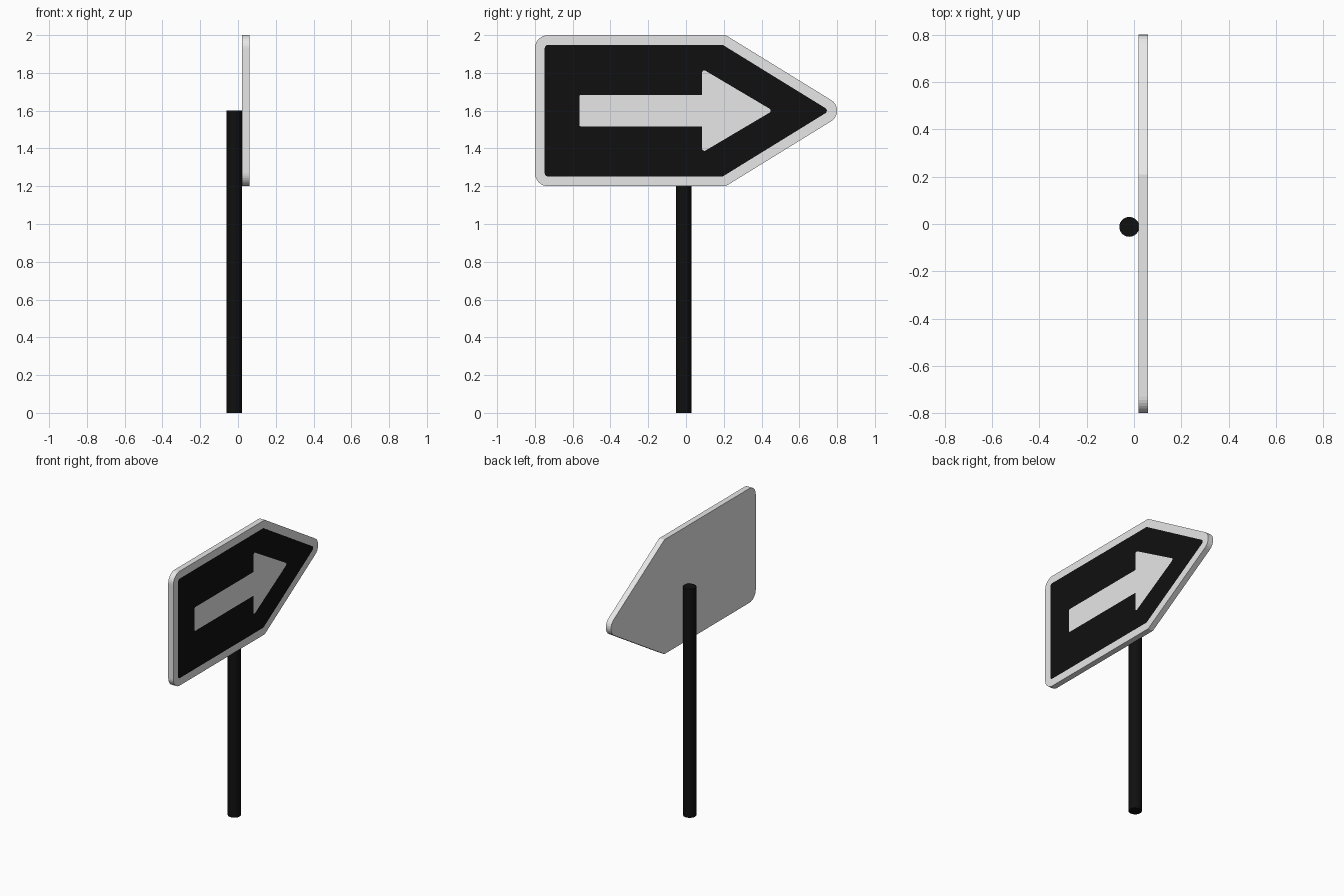
import bpy, bmesh, math
from mathutils import Vector

if "Cube" in bpy.data.objects:
    bpy.data.objects.remove(bpy.data.objects["Cube"])


def material(name, rgb):
    m = bpy.data.materials.new(name)
    m.diffuse_color = (*rgb, 1)
    m.use_nodes = True
    m.node_tree.nodes["Principled BSDF"].inputs["Base Color"].default_value = m.diffuse_color
    return m


white = material("sign white", (0.8, 0.8, 0.8))
black = material("sign black", (0.005, 0.005, 0.005))


def rounded(corners, steps=8):
    """Outline (y, z) from corners (y, z, radius)."""
    pts = []
    for i, (y, z, r) in enumerate(corners):
        p = Vector((y, z))
        if r == 0:
            pts.append(p)
            continue
        a = (Vector(corners[i - 1][:2]) - p).normalized()
        b = (Vector(corners[(i + 1) % len(corners)][:2]) - p).normalized()
        half = a.angle(b) / 2
        centre = p + (a + b).normalized() * r / math.sin(half)
        start = p + a * r / math.tan(half) - centre
        end = p + b * r / math.tan(half) - centre
        sweep = start.angle_signed(end)
        for k in range(steps + 1):
            t = -sweep * k / steps
            c, s = math.cos(t), math.sin(t)
            pts.append(centre + Vector((start.x * c - start.y * s,
                                        start.x * s + start.y * c)))
    return pts


def pointed_board(left, bottom, top, shoulder, apex, r_corner, r_tip):
    return rounded([(left, bottom, r_corner), (shoulder, bottom, 0),
                    (apex, 1.6, r_tip), (shoulder, top, 0), (left, top, r_corner)])


# Outlines: board edge, black panel, arrow
edge = pointed_board(-0.8, 1.2, 2.0, 0.21, 0.86, 0.07, 0.066)
panel = pointed_board(-0.748, 1.252, 1.948, 0.195, 0.76, 0.018, 0.016)
arrow = rounded([(-0.565, 1.517, 0.008), (0.085, 1.517, 0), (0.085, 1.378, 0.012),
                 (0.46, 1.6, 0.012), (0.085, 1.822, 0.012), (0.085, 1.683, 0),
                 (-0.565, 1.683, 0.008)], 4)

# Sign board: the painted front is cut into border, panel and arrow faces
BACK, FRONT = 0.02, 0.06
bm = bmesh.new()


def ring(points, x):
    vs = [bm.verts.new((x, p.x, p.y)) for p in points]
    return vs, [bm.edges.new((vs[i - 1], vs[i])) for i in range(len(vs))]


def fill(edges, slot):
    out = bmesh.ops.triangle_fill(bm, edges=edges, use_beauty=True, normal=(1, 0, 0))
    for f in out["geom"]:
        if isinstance(f, bmesh.types.BMFace):
            f.material_index = slot


front_v, front_e = ring(edge, FRONT)
back_v, _ = ring(edge, BACK)
_, panel_e = ring(panel, FRONT)
_, arrow_e = ring(arrow, FRONT)
fill(front_e + panel_e, 0)
fill(panel_e + arrow_e, 1)
fill(arrow_e, 0)
bm.faces.new(back_v)
for i in range(len(front_v)):
    bm.faces.new((front_v[i - 1], front_v[i], back_v[i], back_v[i - 1]))
bmesh.ops.recalc_face_normals(bm, faces=bm.faces[:])
mesh = bpy.data.meshes.new("sign_board")
bm.to_mesh(mesh)
bm.free()
mesh.materials.append(white)
mesh.materials.append(black)
board = bpy.data.objects.new("sign_board", mesh)
bpy.context.collection.objects.link(board)

# Round post behind the board
bpy.ops.mesh.primitive_cylinder_add(vertices=32, radius=0.042, depth=1.6,
                                    location=(-0.02, -0.012, 0.8))
post = bpy.context.object
post.name = "post"
post.data.materials.append(black)
bpy.ops.object.shade_smooth_by_angle(angle=math.radians(35))
